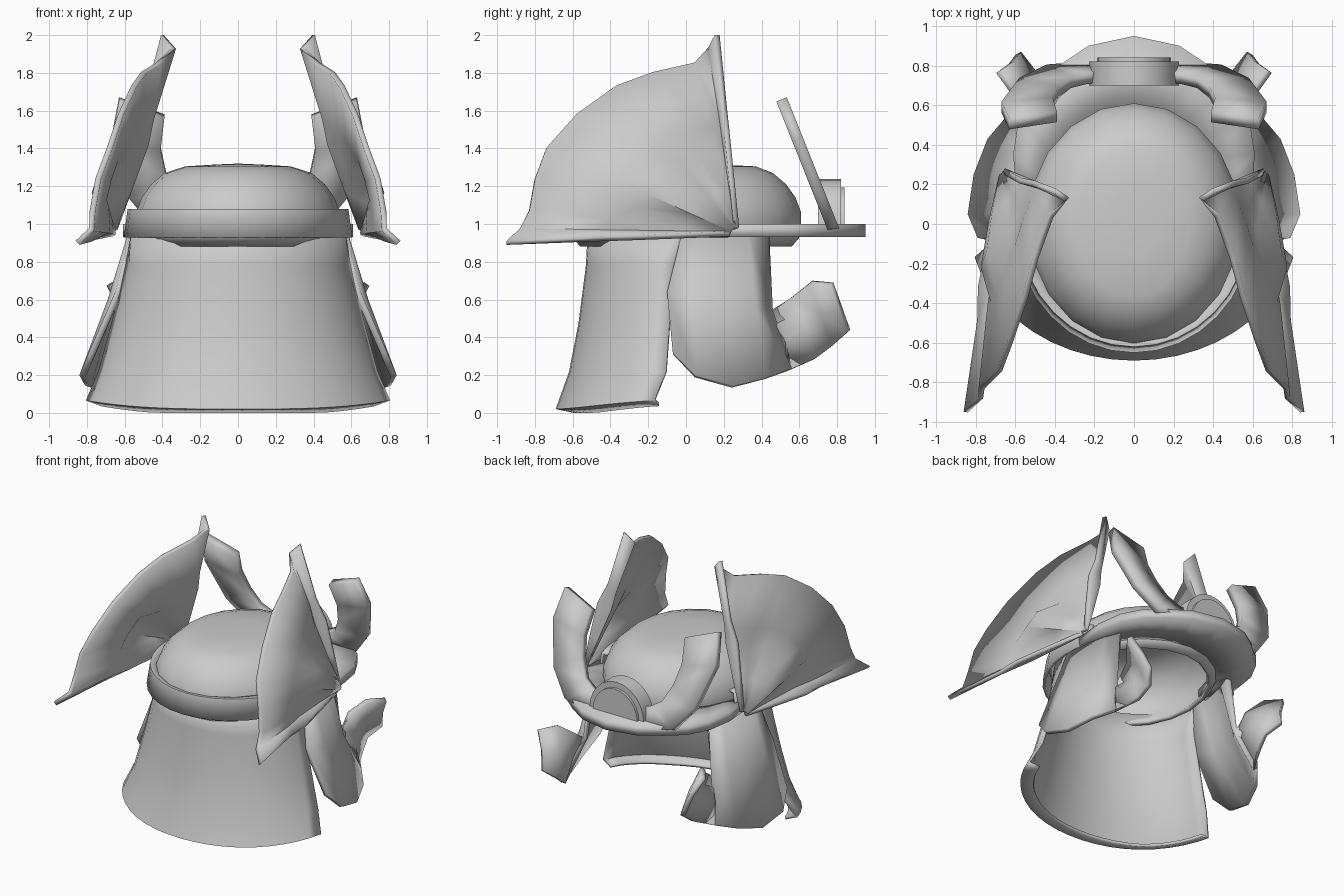
import bpy, bmesh, math
from mathutils import Vector

if "Cube" in bpy.data.objects:
    bpy.data.objects.remove(bpy.data.objects["Cube"])


def finish(name, bm, thick=0.0, mirror=False, offset=-1, angle=40):
    """Turn a bmesh into a smooth shaded object with optional thickness and mirror."""
    bmesh.ops.remove_doubles(bm, verts=bm.verts, dist=0.0005)
    bmesh.ops.recalc_face_normals(bm, faces=bm.faces)
    me = bpy.data.meshes.new(name)
    bm.to_mesh(me)
    bm.free()
    ob = bpy.data.objects.new(name, me)
    bpy.context.collection.objects.link(ob)
    if thick:
        m = ob.modifiers.new("thickness", 'SOLIDIFY')
        m.thickness, m.offset = thick, offset
    if mirror:
        m = ob.modifiers.new("mirror", 'MIRROR')
        m.use_axis[0] = True
    bpy.ops.object.select_all(action='DESELECT')
    ob.select_set(True)
    bpy.context.view_layer.objects.active = ob
    bpy.ops.object.shade_smooth_by_angle(angle=math.radians(angle))
    return ob


def grid(bm, rows, closed=False):
    """Skin equal-length rows of points with quads."""
    vs = [[bm.verts.new(p) for p in r] for r in rows]
    n = len(rows[0])
    for a, b in zip(vs, vs[1:]):
        for i in range(n if closed else n - 1):
            j = (i + 1) % n
            bm.faces.new((a[i], a[j], b[j], b[i]))
    return vs


def ring(rx, ry, z, a0=0, a1=360, n=20, cy=0.0):
    full = a1 - a0 == 360
    k = n if full else n + 1
    return [(rx * math.cos(math.radians(a0 + (a1 - a0) * i / n)),
             cy + ry * math.sin(math.radians(a0 + (a1 - a0) * i / n)), z) for i in range(k)]


# Domed cap
bm = bmesh.new()
prof = [(.50, .56, .88), (.54, .61, .94), (.54, .61, 1.06), (.51, .58, 1.14),
        (.46, .53, 1.21), (.39, .46, 1.27), (.28, .37, 1.305), (.12, .17, 1.315)]
vs = grid(bm, [ring(*p) for p in prof], closed=True)
tip = bm.verts.new((0, 0, 1.32))
for i in range(20):
    bm.faces.new((vs[-1][i], vs[-1][(i + 1) % 20], tip))
finish("dome", bm, 0.03)

# Band around the back and sides of the cap
bm = bmesh.new()
grid(bm, [ring(.605, .65, .93, 160, 380), ring(.585, .62, 1.08, 160, 380),
          ring(.53, .58, 1.08, 160, 380)])
finish("rear_band", bm, 0.02)

# Flat brim over the face opening
bm = bmesh.new()
half = [(.59, .12), (.61, .35), (.58, .55), (.50, .70), (.38, .80), (.23, .90)]
outer = half + [(0, .95)] + [(-x, y) for x, y in reversed(half)]
inner = ring(.50, .56, 1.0, 10, 170, n=len(outer) - 1)
grid(bm, [[(x, y, .965) for x, y in outer], [(p[0], p[1], .965) for p in inner]])
finish("front_brim", bm, 0.07, offset=0)

# Flared neck guard wrapping the back
bm = bmesh.new()
rows = []
for rx, ry, z, e in [(.57, .52, .97, 2), (.60, .53, .78, -7), (.68, .57, .47, -9),
                     (.75, .62, .22, -10), (.83, .69, .05, -14)]:
    row = ring(rx, ry, z, 180 - e, 360 + e, n=20)
    drop = max(0, .25 - z)   # rim dips in the middle, lifts at the corners
    rows.append([(x, y, z - drop * .15 + .25 * drop * abs(x / rx) ** 3) for x, y, _ in row])
# turned-in lower lip
rows.append([(x * .90, y * .86, max(0.0, z - .03)) for x, y, z in rows[-1]])
finish_obj = grid(bm, rows)
finish("neck_guard", bm, 0.02)

# Cheek guards, with a tongue curling forward and outward
bm = bmesh.new()
top = [(.57, -.02, .96), (.58, .05, .96), (.56, .2, .96), (.53, .33, .96), (.49, .44, .96)]
mid = [(.65, -.1, .64), (.69, .05, .6), (.68, .22, .57), (.62, .37, .55), (.53, .46, .54)]
bot = [(.79, -.07, .32), (.84, .05, .2), (.81, .25, .145), (.74, .43, .19), (.63, .56, .235)]
grid(bm, [top, mid, bot])
t_top = [mid[-1], (.51, .57, .62), (.59, .67, .70), (.67, .78, .69)]
t_bot = [bot[-1], (.52, .68, .285), (.50, .78, .36), (.57, .87, .44)]
t_mid = [tuple((Vector(a) + Vector(b)) / 2 + Vector((-.015, 0, 0))) if 0 < i else
         tuple((Vector(a) + Vector(b)) / 2) for i, (a, b) in enumerate(zip(t_top, t_bot))]
grid(bm, [t_top, t_mid, t_bot])
finish("cheek_guard", bm, 0.035, mirror=True)

# Side fans: rays from a hub, with raised end flanges and a central ridge
bm = bmesh.new()
hub = Vector((.66, .27, .95))
arc = [(.40, .165, 2.0), (.34, .125, 1.93), (.42, .04, 1.85), (.50, -.18, 1.80),
       (.55, -.37, 1.73), (.62, -.58, 1.58), (.68, -.74, 1.40), (.74, -.80, 1.24),
       (.77, -.83, 1.07), (.775, -.88, .97), (.85, -.95, .90)]
bump = [.04, -.02, -.03, -.03, 0, .09, .09, 0, -.02, -.02, .03]
rows = []
for s, k in [(.03, .1), (.25, .6), (.48, 1), (.62, .15), (1, 0)]:
    rows.append([tuple(hub.lerp(Vector(p), s) + Vector((b * k, 0, 0))) for p, b in zip(arc, bump)])
grid(bm, rows)
finish("side_fan", bm, 0.03, mirror=True, offset=0)

# Crest horns: flat crescents leaning back
bm = bmesh.new()
ins = [(.17, 1.07), (.24, 1.09), (.32, 1.14), (.38, 1.26), (.41, 1.40), (.39, 1.57)]
outs = [(.17, .99), (.28, .95), (.44, .98), (.58, 1.15), (.67, 1.45), (.63, 1.66)]
lean = lambda x, z: (x, .79 - .40 * (z - .95), z)
grid(bm, [[lean(*p) for p in ins], [lean(*p) for p in outs]])
finish("crest_horn", bm, 0.06, mirror=True, offset=0)


# Crest disc: half-round boss with a raised rim and a recessed face
def half_disc(name, r, y0, y1, r_in=None):
    bm = bmesh.new()
    def loop(rad, y):
        return [(rad * math.cos(math.pi * i / 12), y, .99 + rad * 1.1 * math.sin(math.pi * i / 12))
                for i in range(13)]
    if r_in:
        grid(bm, [loop(r_in, y0), loop(r, y0), loop(r, y1), loop(r_in, y1), loop(r_in, y0)])
    else:
        a, b = grid(bm, [loop(r, y0), loop(r, y1)], closed=True)
        bm.faces.new(a)
        bm.faces.new(b)
    finish(name, bm)


half_disc("crest_rim", .225, .70, .82, .18)
half_disc("crest_face", .185, .72, .84)
